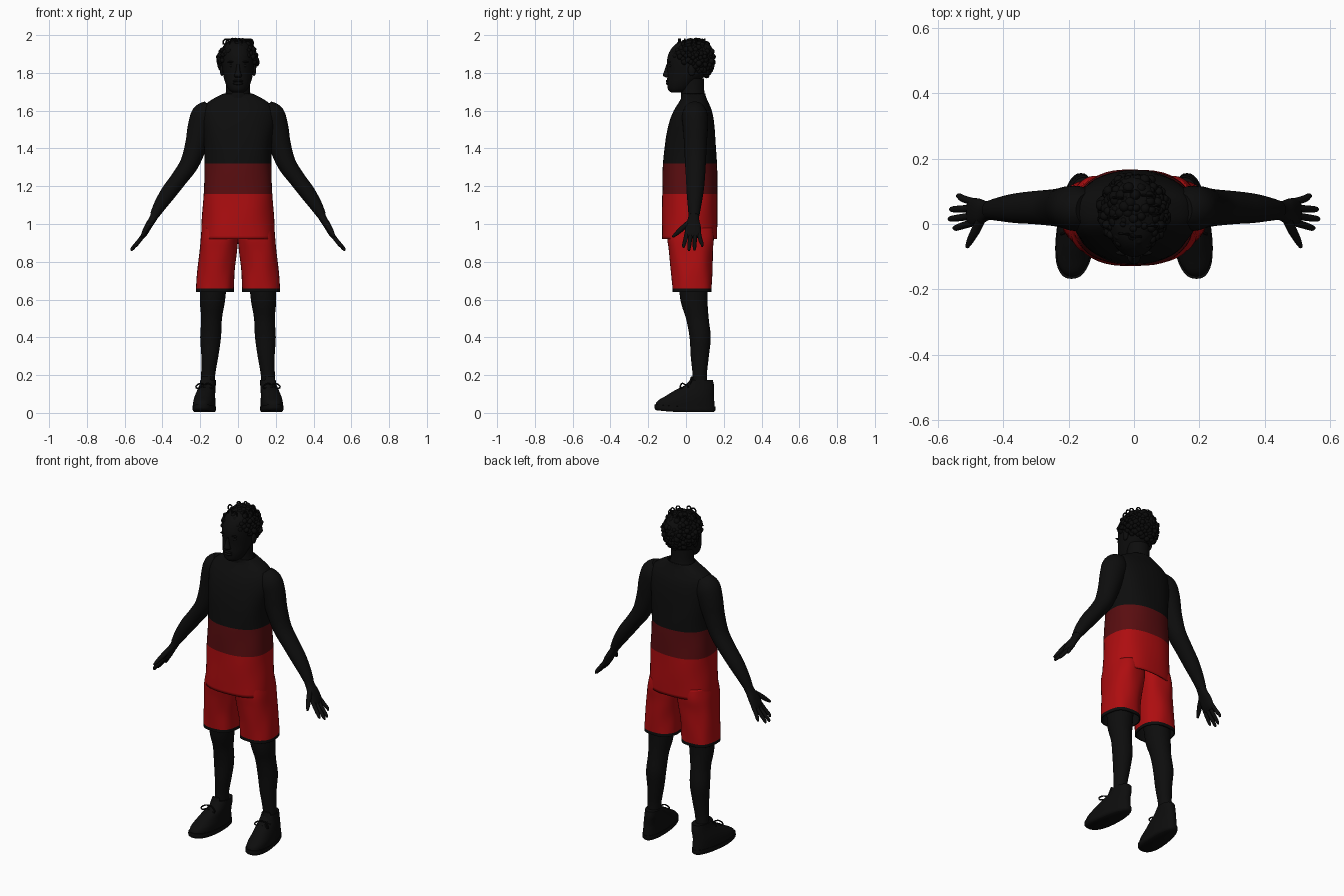
import bpy, bmesh, math, random
from mathutils import Vector

if "Cube" in bpy.data.objects:
    bpy.data.objects.remove(bpy.data.objects["Cube"])
random.seed(4)


def material(name, colour):
    m = bpy.data.materials.new(name)
    m.use_nodes = True
    m.diffuse_color = (*colour, 1)
    bsdf = m.node_tree.nodes["Principled BSDF"]
    bsdf.inputs["Base Color"].default_value = (*colour, 1)
    bsdf.inputs["Roughness"].default_value = 0.9
    return m


SKIN = material("dark skin", (0.004, 0.004, 0.004))
HAIR = material("black hair", (0.003, 0.003, 0.003))
BLACK = material("black cloth", (0.004, 0.004, 0.004))
MAROON = material("dark red cloth", (0.1, 0.004, 0.005))
RED = material("red cloth", (0.42, 0.004, 0.005))


def finish(name, bm, mats):
    me = bpy.data.meshes.new(name)
    bm.to_mesh(me)
    bm.free()
    for m in mats:
        me.materials.append(m)
    ob = bpy.data.objects.new(name, me)
    bpy.context.collection.objects.link(ob)
    bpy.context.view_layer.objects.active = ob
    bpy.ops.object.select_all(action="DESELECT")
    ob.select_set(True)
    bpy.ops.object.shade_smooth_by_angle(angle=math.radians(50))
    return ob


def smooth_path(keys, steps):
    """Catmull-Rom through the key rings."""
    keys = [Vector(k) for k in keys]
    out = []
    for i in range(len(keys) - 1):
        a, b = keys[i], keys[i + 1]
        p, q = keys[max(i - 1, 0)], keys[min(i + 2, len(keys) - 1)]
        for s in range(steps):
            t = s / steps
            out.append(0.5 * (2 * a + (b - p) * t + (2 * p - 5 * a + 4 * b - q) * t * t
                              + (3 * a - p - 3 * b + q) * t ** 3))
    return out + [keys[-1]]


def loft(name, keys, mats, side=1, flat=True, n=28, steps=4, power=2.0,
         caps=True, folds=0.0, warp=None, rule=None):
    """Skin rings of (x, y, z, half width, half depth); flat keeps them level."""
    rings = smooth_path(keys, steps)
    bm = bmesh.new()
    loops = []
    for i, r in enumerate(rings):
        c = Vector(r[:3])
        t = Vector((0, 0, 1))
        if not flat:
            ahead, behind = rings[min(i + 1, len(rings) - 1)], rings[max(i - 1, 0)]
            t = (Vector(ahead[:3]) - Vector(behind[:3])).normalized()
        v = Vector((0, 1, 0))
        v = (v - t * v.dot(t)).normalized()
        u = v.cross(t)
        loop = []
        for j in range(n):
            a = math.tau * j / n
            ca, sa = math.cos(a), math.sin(a)
            k = 1 + folds * math.sin(6 * a + 14 * c.z) + folds * math.sin(4 * a - 23 * c.z)
            p = c + u * (r[3] * k * math.copysign(abs(ca) ** (2 / power), ca)) \
                  + v * (r[4] * k * math.copysign(abs(sa) ** (2 / power), sa))
            if warp:
                p = warp(p)
            loop.append(bm.verts.new((p.x * side, p.y, p.z)))
        loops.append(loop)
    for i in range(len(loops) - 1):
        for j in range(n):
            k = (j + 1) % n
            f = bm.faces.new((loops[i][j], loops[i][k], loops[i + 1][k], loops[i + 1][j]))
            if rule:
                f.material_index = rule(f.calc_center_median())
    if caps:
        bm.faces.new(loops[0][::-1])
        bm.faces.new(loops[-1])
    if side < 0:
        bmesh.ops.reverse_faces(bm, faces=bm.faces)
    return finish(name, bm, mats)


def tube(name, pts, r, mat, side=1, n=10):
    return loft(name, [(*p, r, r) for p in pts], [mat], side, flat=False, n=n, steps=5)


def blob(name, loc, size, mat):
    bm = bmesh.new()
    bmesh.ops.create_uvsphere(bm, u_segments=16, v_segments=10, radius=1)
    for v in bm.verts:
        v.co = Vector(loc) + Vector([a * b for a, b in zip(v.co, size)])
    return finish(name, bm, [mat])


def thicken(ob):
    """Cloth thickness, with the last material slot as lining."""
    m = ob.modifiers.new("cloth", "SOLIDIFY")
    m.thickness = 0.006
    m.offset = -1
    m.material_offset = 9


# Sleeveless shirt in three colour bands
shirt = loft("shirt", [
    (0, .018, .92, .196, .147), (0, .019, 1.02, .19, .147), (0, .02, 1.16, .183, .146),
    (0, .021, 1.32, .176, .142), (0, .024, 1.45, .182, .133), (0, .03, 1.54, .192, .118),
    (0, .036, 1.6, .188, .1), (0, .04, 1.64, .165, .08), (0, .042, 1.67, .12, .065),
    (0, .04, 1.69, .078, .062)], [RED, MAROON, BLACK], n=48, power=2.4, caps=False,
    folds=0.006, rule=lambda c: 0 if c.z < 1.16 else 1 if c.z < 1.32 else 2)
thicken(shirt)

# Neck and head
loft("neck", [(0, .045, 1.56, .09, .075), (0, .041, 1.65, .077, .066),
              (0, .035, 1.7, .064, .062), (0, .035, 1.77, .062, .06)], [SKIN])
loft("head", [(0, -.045, 1.697, .03, .035), (0, -.037, 1.712, .05, .058),
              (0, -.02, 1.75, .068, .08), (0, .01, 1.8, .08, .108),
              (0, .025, 1.87, .086, .125), (0, .03, 1.92, .082, .113),
              (0, .035, 1.955, .063, .085), (0, .035, 1.975, .025, .035)], [SKIN], n=36)
loft("nose", [(0, -.09, 1.775, .016, .012), (0, -.102, 1.785, .02, .02),
              (0, -.1, 1.81, .012, .015), (0, -.094, 1.845, .008, .01)], [SKIN], n=16)
for name, z, h in (("upper_lip", 1.757, .007), ("lower_lip", 1.744, .008)):
    blob(name, (0, -.095, z), (.027, .012, h), SKIN)
for s, word in ((1, "left"), (-1, "right")):
    blob(word + "_eye", (s * .033, -.083, 1.838), (.014, .008, .008), SKIN)
    blob(word + "_eyebrow", (s * .034, -.088, 1.858), (.022, .008, .005), HAIR)
    blob(word + "_ear", (s * .085, .03, 1.815), (.011, .02, .032), SKIN)

# Curly hair: clumps scattered evenly over the skull, above a sloping hairline
bm = bmesh.new()
COUNT = 330
for i in range(COUNT):
    h = 1 - 2 * (i + .5) / COUNT
    a = i * math.pi * (3 - math.sqrt(5))
    w = math.sqrt(1 - h * h)
    p = Vector((.096 * w * math.cos(a), .035 + .108 * w * math.sin(a), 1.867 + .104 * h))
    if p.z > 1.83 - .7 * (p.y - .035):
        r = random.uniform(.011, .018)
        made = bmesh.ops.create_icosphere(bm, subdivisions=2, radius=r)
        jitter = Vector([random.uniform(-.006, .006) for _ in range(3)])
        bmesh.ops.translate(bm, verts=made["verts"], vec=p + jitter)
finish("curly_hair", bm, [HAIR])
for i in range(9):
    a = i * 2.4
    c = Vector((.065 * math.cos(a), .03 + .07 * math.sin(a), 1.957))
    loop = [c + Vector((.016 * math.cos(k), .006 * k / 6, .022 * math.sin(k)))
            for k in (-.5, .5, 1.5, 2.5, 3.5)]
    tube(f"curl_{i + 1}", loop, .004, HAIR, n=6)


def splay(p):
    """Turn the toes out and widen the front of the shoe."""
    widen = 1.05 - p.y * .8
    return Vector((.176 + (p.x - .176) * widen - p.y * .09, p.y, p.z))


def toe_spring(p):
    q = splay(p)
    q.z += .012 * max(0, -p.y / .17) ** 2
    return q


for s, word in ((1, "left"), (-1, "right")):
    # Arm, hand and fingers
    loft(word + "_arm", [
        (.14, .045, 1.615, .05, .05), (.172, .047, 1.575, .074, .068),
        (.197, .05, 1.51, .07, .066), (.221, .05, 1.42, .059, .06),
        (.257, .05, 1.32, .05, .055), (.312, .05, 1.24, .044, .05),
        (.365, .048, 1.17, .042, .045), (.412, .045, 1.1, .034, .036),
        (.443, .042, 1.045, .024, .029)], [SKIN], s, flat=False)
    loft(word + "_palm", [
        (.432, .043, 1.065, .024, .028), (.452, .04, 1.025, .02, .03),
        (.474, .037, .99, .019, .041), (.495, .036, .95, .016, .042),
        (.505, .036, .93, .009, .036)], [SKIN], s, flat=False, power=2.3)
    for i, (y, tip, x, z) in enumerate(((.004, -.012, .55, .873), (.026, .016, .564, .858),
                                        (.048, .045, .56, .86), (.068, .085, .54, .88))):
        loft(f"{word}_finger_{i + 1}", [
            (.49, y, .955, .011, .011), (.52, (y + tip) / 2, .915, .011, .011),
            (x - .006, tip, z + .014, .009, .009), (x, tip, z, .004, .004)],
            [SKIN], s, flat=False, n=12)
    loft(word + "_thumb", [
        (.468, .012, 1.005, .014, .014), (.485, -.022, .975, .014, .014),
        (.5, -.05, .95, .011, .011), (.51, -.07, .932, .006, .006)],
        [SKIN], s, flat=False, n=12)

    # Shorts leg with a black hem
    thicken(loft(word + "_shorts_leg", [
        (.122, .032, .64, .1, .104), (.122, .032, .658, .1, .104),
        (.117, .03, .75, .099, .108), (.105, .026, .85, .1, .116),
        (.098, .024, .92, .1, .124), (.093, .022, .98, .096, .12)],
        [RED, BLACK], s, n=40, power=2.4, caps=False, folds=0.012,
        rule=lambda c: 1 if c.z < .658 else 0))

    # Leg
    loft(word + "_leg", [
        (.162, .077, .1, .036, .04), (.158, .073, .2, .037, .038),
        (.149, .073, .3, .045, .048), (.145, .075, .4, .055, .056),
        (.14, .06, .5, .055, .06), (.135, .042, .6, .067, .072),
        (.125, .035, .78, .075, .082)], [SKIN], s)

    # Shoe, sole, tongue and laces
    loft(word + "_sole", [(.176, -.006, .004, .048, .152), (.176, -.006, .014, .055, .161),
                          (.176, -.006, .034, .055, .161)],
         [BLACK], s, n=36, power=2.4, warp=toe_spring)
    loft(word + "_shoe", [
        (.176, -.005, .025, .053, .158), (.176, -.002, .06, .053, .152),
        (.175, .02, .09, .05, .127), (.171, .045, .12, .046, .103),
        (.167, .07, .145, .043, .078), (.165, .082, .175, .041, .06)],
        [BLACK], s, n=36, power=2.3, warp=splay)
    loft(word + "_tongue", [(.172, .012, .13, .03, .014), (.17, .026, .165, .028, .01),
                            (.169, .032, .192, .022, .006)], [BLACK], s, n=16)
    for i in range(4):
        y, z = -.075 + .026 * i, .099 + .015 * i
        tube(f"{word}_lace_{i + 1}", [(.148, y + .01, z - .008), (.178, y, z + .006),
                                      (.208, y + .01, z - .008)], .004, BLACK, s, n=6)
    for d, part in ((1, "outer"), (-1, "inner")):
        tube(f"{word}_{part}_bow", [
            (.178, .0, .148), (.178 + d * .022, -.02, .156), (.178 + d * .044, -.03, .142),
            (.178 + d * .036, -.028, .13), (.178, -.004, .142)], .004, BLACK, s, n=6)
